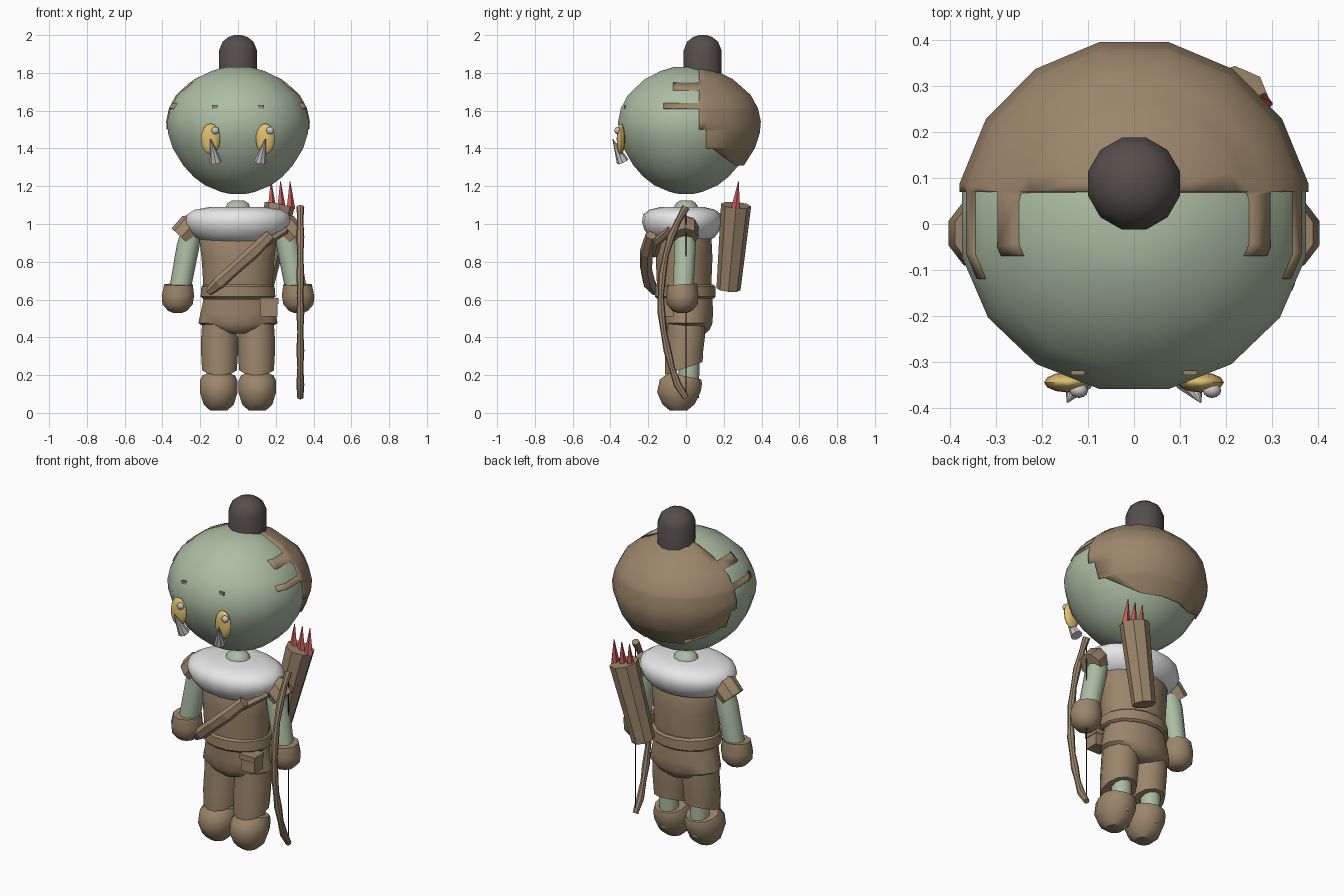
import bpy, bmesh
from math import pi, cos, sin, radians
from mathutils import Vector, Quaternion

if "Cube" in bpy.data.objects:
    bpy.data.objects.remove(bpy.data.objects["Cube"])


def material(name, r, g, b):
    m = bpy.data.materials.new(name)
    m.use_nodes = True
    m.diffuse_color = (r, g, b, 1)
    node = next(n for n in m.node_tree.nodes if n.type == 'BSDF_PRINCIPLED')
    node.inputs["Base Color"].default_value = (r, g, b, 1)
    return m


SKIN = material("green_skin", .41, .51, .37)
BROWN = material("brown_leather", .325, .235, .145)
DARK = material("dark_hair", .09, .077, .07)
FUR = material("white_fur", .80, .80, .80)
YELLOW = material("yellow_eye", .72, .52, .16)
RED = material("red_arrow", .58, .10, .10)
BONE = material("grey_bone", .55, .55, .54)
STRING = material("black_string", .03, .03, .03)


def finish(name, bm, mat, angle=40):
    """Turn a bmesh into a shaded, coloured object."""
    bmesh.ops.recalc_face_normals(bm, faces=bm.faces)
    mesh = bpy.data.meshes.new(name)
    bm.to_mesh(mesh)
    bm.free()
    mesh.materials.append(mat)
    ob = bpy.data.objects.new(name, mesh)
    bpy.context.collection.objects.link(ob)
    if angle:
        bpy.ops.object.select_all(action='DESELECT')
        ob.select_set(True)
        bpy.context.view_layer.objects.active = ob
        bpy.ops.object.shade_smooth_by_angle(angle=radians(angle))
    return ob


def skin_rings(rings):
    """Bridge rings of points and cap both ends."""
    bm = bmesh.new()
    rows = [[bm.verts.new(p) for p in ring] for ring in rings]
    n = len(rows[0])
    for a, b in zip(rows, rows[1:]):
        for i in range(n):
            j = (i + 1) % n
            bm.faces.new((a[i], a[j], b[j], b[i]))
    bm.faces.new(rows[0])
    bm.faces.new(rows[-1])
    return bm


def stack(rings, segs=16):
    """Level ellipses: x, y, z, x radius, y radius, optional rise to the back."""
    grow = 1 / cos(pi / segs)
    out = []
    for x, y, z, rx, ry, *tilt in rings:
        t = tilt[0] if tilt else 0
        angles = [(i + .5) * 2 * pi / segs for i in range(segs)]
        out.append([(x + rx * grow * cos(a), y + ry * grow * sin(a), z + t * sin(a))
                    for a in angles])
    return skin_rings(out)


def tube(points, radii, segs=8):
    """Round sections swept along a path without twisting."""
    pts = [Vector(p) for p in points]
    last, q, out = Vector((0, 0, 1)), Quaternion(), []
    for i, p in enumerate(pts):
        d = (pts[min(i + 1, len(pts) - 1)] - pts[max(i - 1, 0)]).normalized()
        q = last.rotation_difference(d) @ q
        last = d
        out.append([p + q @ Vector((radii[i] * cos(2 * pi * k / segs),
                                    radii[i] * sin(2 * pi * k / segs), 0))
                    for k in range(segs)])
    return skin_rings(out)


def ball(loc, size, mat, name):
    bm = bmesh.new()
    bmesh.ops.create_uvsphere(bm, u_segments=12, v_segments=8, radius=1)
    bmesh.ops.scale(bm, vec=size, verts=bm.verts)
    bmesh.ops.translate(bm, vec=loc, verts=bm.verts)
    return finish(name, bm, mat)


def box(name, loc, size, mat):
    bm = bmesh.new()
    bmesh.ops.create_cube(bm, size=1)
    bmesh.ops.scale(bm, vec=size, verts=bm.verts)
    bmesh.ops.translate(bm, vec=loc, verts=bm.verts)
    return finish(name, bm, mat, 0)


# Head
HEAD = [(1.158, .035), (1.17, .09), (1.205, .175), (1.25, .235), (1.31, .29),
        (1.40, .345), (1.48, .37), (1.54, .375), (1.61, .36), (1.68, .323),
        (1.765, .23), (1.81, .14), (1.83, .07)]
finish("head", stack([(0, 0, z, r, r * .96) for z, r in HEAD]), SKIN)

# Hair shell: a larger head cut along its hairline, with two side locks
bm = stack([(0, .01, z + .003, r * 1.015, r * 1.03) for z, r in HEAD])
SLANT = Vector((0, .09, .12))
CORNER = Vector((0, .14, 1.40))
cuts = [((0, 0, z), (0, 0, 1)) for z in (1.31, 1.40, 1.50, 1.61, 1.64, 1.71, 1.75)]
cuts += [((0, y, 0), (0, 1, 0)) for y in (-.12, -.07, .07, .11)]
cuts.append((CORNER, SLANT))
for co, no in cuts:
    bmesh.ops.bisect_plane(bm, geom=bm.verts[:] + bm.edges[:] + bm.faces[:],
                           plane_co=co, plane_no=no)


def has_hair(c):
    if c.z < 1.40:
        return c.z > 1.31 and (c - CORNER).dot(SLANT) > 0
    if c.z < 1.50:
        return c.y > .11
    if 1.61 < c.z < 1.64:
        return c.y > -.12
    return c.y > (-.07 if 1.71 < c.z < 1.75 else .07)


bald = [f for f in bm.faces if not has_hair(f.calc_center_median())]
bmesh.ops.delete(bm, geom=bald, context='FACES')
hair = finish("hair", bm, BROWN)
solid = hair.modifiers.new("thickness", 'SOLIDIFY')
solid.thickness, solid.offset = .03, -1

# Top knot
KNOT = [(1.74, .10), (1.92, .10), (1.965, .082), (1.99, .05), (2.0, .02)]
finish("top_knot", stack([(0, .088, z, r, r) for z, r in KNOT], 12), DARK)

# Face
for s, side in ((1, "left"), (-1, "right")):
    ball((s * .145, -.345, 1.45), (.051, .022, .082), YELLOW, side + "_eye")
    ball((s * .145 + .025, -.363, 1.495), (.02, .016, .02), BONE, side + "_eye_glint")
    finish(side + "_tusk", tube([(s * .118, -.335, 1.33), (s * .145, -.388, 1.45)],
                                [.033, .002]), BONE, 0)
    box(side + "_brow", (s * .122, -.324, 1.62), (.03, .009, .018), BROWN)

# Neck and fur collar
finish("neck", stack([(0, 0, .98, .075, .07), (0, 0, 1.08, .07, .065),
                      (0, 0, 1.11, .055, .05), (0, 0, 1.125, .03, .03)], 10), SKIN)
COLLAR = [(.905, .17), (.93, .225), (.97, .262), (1.01, .278), (1.05, .27),
          (1.075, .23), (1.09, .15)]
finish("fur_collar", stack([(0, -.02, z, r, r * .755) for z, r in COLLAR], 18), FUR, 60)

# Tunic, belt and skirt
finish("tunic", stack([(0, -.01, .60, .185, .14), (0, -.01, .70, .185, .145),
                       (0, -.01, .82, .193, .15), (0, -.01, .92, .205, .145),
                       (0, -.01, 1.02, .17, .11)]), BROWN)
finish("belt", stack([(0, -.005, .605, .185, .15), (0, -.005, .615, .198, .16),
                      (0, -.005, .67, .194, .16), (0, -.005, .68, .18, .15)]), BROWN)
finish("skirt", stack([(0, 0, .61, .180, .14), (0, .005, .53, .198, .138),
                       (0, .005, .475, .21, .135), (0, .005, .44, .15, .12),
                       (0, .005, .42, .06, .10)]), BROWN)

# Arms and legs
for s, side in ((1, "left"), (-1, "right")):
    finish(side + "_sleeve", tube([(s * .20, -.005, 1.01), (s * .25, -.005, .985),
                                   (s * .30, -.005, .93)], [.05, .072, .07]), BROWN)
    finish(side + "_arm", tube([(s * .235, -.005, 1.0), (s * .265, -.005, .88),
                                (s * .31, -.015, .64)], [.05, .06, .056], 10), SKIN)
    finish(side + "_glove", stack([(s * .315, -.02, .68, .075, .075, .005),
                                   (s * .318, -.02, .62, .086, .082),
                                   (s * .32, -.02, .575, .08, .078),
                                   (s * .32, -.02, .54, .05, .05),
                                   (s * .32, -.02, .53, .025, .025)], 10), BROWN)
    finish(side + "_trouser", stack([(s * .098, 0, .50, .09, .10),
                                     (s * .098, 0, .40, .097, .10),
                                     (s * .098, -.01, .31, .097, .10, .01),
                                     (s * .098, -.012, .235, .092, .10, .035)], 12), BROWN)
    finish(side + "_ankle", stack([(s * .1, .015, .08, .05, .05),
                                   (s * .1, .015, .32, .055, .055)], 10), SKIN)
    finish(side + "_boot", stack([(s * .102, -.04, .012, .045, .045),
                                  (s * .102, -.04, .045, .08, .085),
                                  (s * .102, -.038, .11, .10, .115),
                                  (s * .102, -.027, .165, .10, .112, -.012),
                                  (s * .102, -.005, .195, .085, .085, -.018)], 12), BROWN)

# Belt pouch with flap
box("pouch", (.165, -.105, .555), (.09, .08, .09), BROWN)
box("pouch_flap", (.165, -.107, .592), (.098, .09, .03), BROWN)

# Chest strap: a broad lower piece with a thinner band to the shoulder
finish("strap_lower", tube([(-.155, -.16, .64), (-.10, -.195, .69), (-.01, -.212, .77),
                            (.08, -.21, .85), (.17, -.185, .94)],
                           [.022, .036, .034, .036, .03], 6), BROWN, 0)
finish("strap_band", tube([(.06, -.17, .84), (.16, -.15, .91), (.25, -.08, .97)],
                          [.022, .024, .022], 6), BROWN, 0)

# Bow and string
PATH = [(0, .08), (-.045, .15), (-.075, .24), (-.098, .33), (-.118, .43), (-.13, .53),
        (-.133, .62), (-.125, .73), (-.108, .83), (-.08, .93), (-.04, 1.02), (0, 1.09)]
finish("bow", tube([(.33, y, z) for y, z in PATH],
                   [.016 + .005 * (i % 2) for i in range(len(PATH))]), BROWN, 20)
finish("bow_string", tube([(.33, 0, .09), (.33, 0, 1.08)], [.003, .003], 4), STRING, 0)

# Quiver and arrows
finish("quiver", tube([(.12, .225, .655), (.22, .265, 1.10)], [.064, .08]), BROWN, 0)
for i in range(3):
    x = .175 + .05 * i
    finish("arrow_%d" % (i + 1), tube([(x + .003, .262, 1.08), (x, .278, 1.225)],
                                      [.025, .002], 5), RED, 0)
